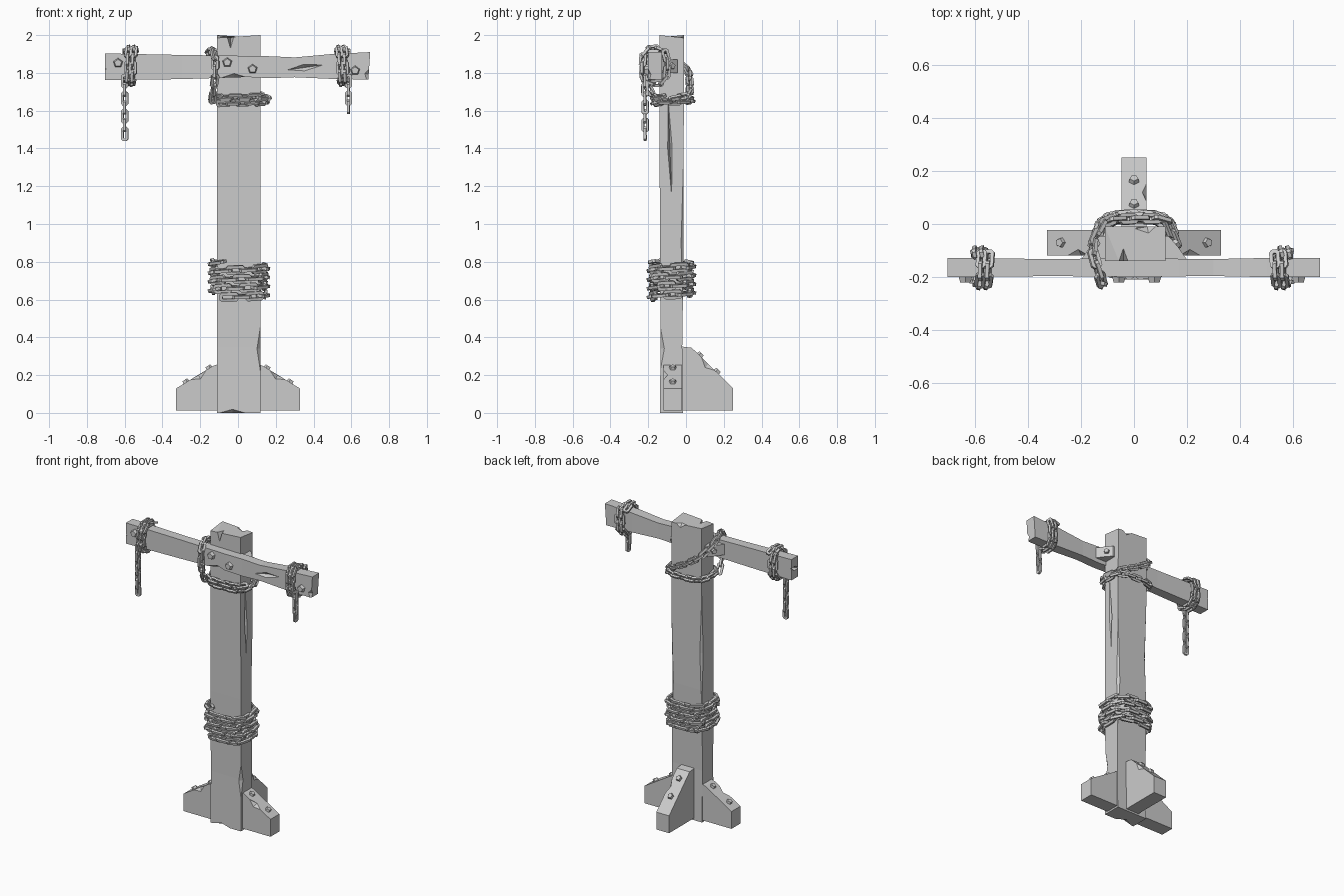
import bpy, bmesh, math
from mathutils import Vector, Matrix

if "Cube" in bpy.data.objects:
    bpy.data.objects.remove(bpy.data.objects["Cube"])


def finish(bm, name):
    bmesh.ops.recalc_face_normals(bm, faces=bm.faces[:])
    me = bpy.data.meshes.new(name)
    bm.to_mesh(me)
    bm.free()
    ob = bpy.data.objects.new(name, me)
    bpy.context.collection.objects.link(ob)
    return ob


def loft(name, rings):
    """Skin a list of equally sized point rings and cap both ends."""
    bm = bmesh.new()
    vs = [[bm.verts.new(p) for p in r] for r in rings]
    n = len(vs[0])
    for a, b in zip(vs, vs[1:]):
        for i in range(n):
            bm.faces.new((a[i], a[(i + 1) % n], b[(i + 1) % n], b[i]))
    bm.faces.new(vs[0])
    bm.faces.new(vs[-1])
    return finish(bm, name)


def carve(ob, cuts):
    """Cut cracks and chips with stretched octahedra: (centre, half sizes, rotation in degrees)."""
    for loc, size, rot in cuts:
        bm = bmesh.new()
        bmesh.ops.create_uvsphere(bm, u_segments=4, v_segments=2, radius=1)
        R = Matrix.Identity(4)
        for ang, ax in zip(rot, 'XYZ'):
            R = Matrix.Rotation(math.radians(ang), 4, ax) @ R
        bm.transform(Matrix.Translation(loc) @ R @ Matrix.Diagonal((*size, 1)))
        cutter = finish(bm, "crack_cutter")
        cutter.hide_render = True
        mod = ob.modifiers.new("crack", 'BOOLEAN')
        mod.operation, mod.solver, mod.object = 'DIFFERENCE', 'EXACT', cutter
        bpy.context.view_layer.objects.active = ob
        bpy.ops.object.modifier_apply(modifier=mod.name)
        bpy.data.objects.remove(cutter)


def bolt(name, loc, direction, r=0.028, h=0.026):
    bm = bmesh.new()
    bmesh.ops.create_cone(bm, cap_ends=True, segments=5, radius1=r, radius2=r * 0.72, depth=h)
    q = Vector(direction).to_track_quat('Z', 'Y').to_matrix().to_4x4()
    bm.transform(Matrix.Translation(Vector(loc)) @ q)
    finish(bm, name)


def add_link(bm, M, L, W, bar):
    """One chamfered, square-section link, long axis along local X."""
    def outline(l, w, c):
        return [(l, w - c), (l - c, w), (c - l, w), (-l, w - c),
                (-l, c - w), (c - l, -w), (l - c, -w), (l, c - w)]
    out = outline(L / 2, W / 2, bar * 0.7)
    inn = outline(L / 2 - bar, W / 2 - bar, bar * 0.2)
    h = bar / 2
    loops = [[bm.verts.new(M @ Vector((x, y, z))) for x, y in o]
             for o, z in ((out, -h), (out, h), (inn, h), (inn, -h))]
    for k in range(4):
        a, b = loops[k], loops[(k + 1) % 4]
        for i in range(8):
            j = (i + 1) % 8
            bm.faces.new((a[i], a[j], b[j], b[i]))


def chain(name, path, hint, L=0.078, W=0.042, bar=0.014, twist=18):
    """Lay links along a polyline, every other one turned a quarter."""
    path = [Vector(p) for p in path]
    dist = [0.0]
    for a, b in zip(path, path[1:]):
        dist.append(dist[-1] + (b - a).length)

    def at(d):
        for i in range(len(path) - 1):
            if d <= dist[i + 1]:
                break
        return path[i].lerp(path[i + 1], (d - dist[i]) / (dist[i + 1] - dist[i]))

    n = max(1, round(dist[-1] / (L - 2 * bar)))
    bm = bmesh.new()
    for k in range(n):
        a, b = at(dist[-1] * k / n), at(dist[-1] * (k + 1) / n)
        x = (b - a).normalized()
        y = Vector(hint)
        y = (y - x * y.dot(x)).normalized()
        R = Matrix((x, y, x.cross(y))).transposed().to_4x4()
        R = R @ Matrix.Rotation(math.radians(twist + 90 * (k % 2)), 4, 'X')
        add_link(bm, Matrix.Translation((a + b) / 2) @ R, L, W, bar)
    return finish(bm, name)


def coil(a, b, turns, start=0.0):
    """Squared-off spiral in a plane: yields (u, v, progress)."""
    n = int(48 * turns)
    for i in range(n + 1):
        t = start + math.tau * turns * i / n
        c, s = math.cos(t), math.sin(t)
        yield (a * math.copysign(abs(c) ** 0.55, c), b * math.copysign(abs(s) ** 0.55, s), i / n)


# Upright post with slight wobble and cracks
post_sections = [(0.0, -.138, -.015), (0.35, -.135, -.02), (0.9, -.138, -.012),
                 (1.5, -.14, -.012), (1.985, -.14, -.01)]
post = loft("post", [[(-.11, f, z), (.118, f, z + (.015 if z > 1.9 else 0)),
                      (.118, b, z), (-.11, b, z + (.015 if z > 1.9 else 0))]
                     for z, f, b in post_sections])
carve(post, [((-.04, -.14, 2.0), (.02, .06, .07), (0, 0, 0)),
             ((.05, -.01, 2.0), (.06, .04, .035), (0, 0, 10)),
             ((.122, -.145, .34), (.03, .035, .19), (0, 0, 0)),
             ((.122, -.085, 1.4), (.03, .014, .29), (2, 0, 0)),
             ((.122, -.008, .9), (.022, .022, .75), (0, 0, 0)),
             ((-.112, -.01, 1.15), (.018, .02, .5), (0, 0, 0)),
             ((-.03, -.14, 0), (.07, .04, .02), (0, 0, 0))])

# Crossbeam, uneven along its length
beam_sections = [(-.703, 1.762, 1.903, 0), (-.3, 1.767, 1.895, .004), (.05, 1.778, 1.89, 0),
                 (.17, 1.772, 1.888, .003), (.3, 1.777, 1.882, .004), (.5, 1.768, 1.9, 0),
                 (.69, 1.765, 1.91, 0)]
beam = loft("crossbeam", [[(x, -.2 + d, lo), (x, -.128 - d, lo),
                           (x + (.01 if x > .6 else 0), -.128 - d, hi),
                           (x + (.01 if x > .6 else 0), -.2 + d, hi)]
                          for x, lo, hi, d in beam_sections])
carve(beam, [((.35, -.2, 1.828), (.105, .025, .02), (0, -8, 0)),
             ((-.02, -.2, 1.775), (.07, .03, .022), (0, 0, 0)),
             ((-.705, -.165, 1.83), (.035, .05, .015), (15, 0, 0)),
             ((.7, -.2, 1.79), (.03, .02, .05), (0, 15, 0))])

# Wedge brackets behind the crossbeam, one on each side of the post
for s, side in ((-1, "left"), (1, "right")):
    plan = [(s * .1, -.135), (s * .2, -.135), (s * .165, -.085), (s * .13, -.045), (s * .1, -.045)]
    loft(side + "_bracket", [[(x, y, z) for x, y in plan] for z in (1.8, 1.872)])
    bolt(side + "_bracket_bolt", (s * .158, -.075, 1.836), (s * .8, .6, 0), .022, .024)

# Three sloped foot braces with bolts on the slopes
for s, side in ((-1, "left"), (1, "right")):
    prof = [(.09, .012), (.327, .012), (.327, .13), (.13, .25), (.09, .262)]
    foot = loft(side + "_foot", [[(s * x, y, z) for x, z in prof] for y in (-.118, -.022)])
    carve(foot, [((s * .21, -.12, .2), (.05, .025, .025), (0, s * 31, 0))])
    for i, (x, z) in enumerate(((.277, .165), (.155, .239))):
        bolt(f"{side}_foot_bolt_{i}", (s * x, -.07, z), (s * .52, 0, .85), .022, .022)
prof = [(-.03, .012), (.25, .012), (.25, .13), (.03, .345), (-.03, .352)]
foot = loft("back_foot", [[(x, y, z) for y, z in prof] for x in (-.048, .048)])
carve(foot, [((.05, .12, .26), (.02, .06, .03), (-44, 0, 0))])
for i, (y, z) in enumerate(((.165, .218), (.075, .305))):
    bolt(f"back_foot_bolt_{i}", (0, y, z), (0, .7, .7), .023, .024)

# Bolts on the front of the crossbeam
for i, (x, z) in enumerate(((-.635, 1.852), (-.057, 1.855), (.077, 1.82), (.62, 1.812))):
    bolt(f"beam_bolt_{i}", (x, -.208, z), (0, -1, 0))

# Heavy chain wound around the middle of the post
chain("middle_chain", [(.005 + u, -.077 + v, .612 + .188 * p) for u, v, p in coil(.14, .106, 4, -2)],
      (0, 0, 1), .1, .05, .016, 12)

# Chain around the upper post, then up over the crossbeam and back down
chain("upper_ring_chain", [(.005 + u, -.07 + v, 1.64 + .035 * p) for u, v, p in coil(.142, .1, 1.3, -2.2)],
      (0, 0, 1), twist=25)
chain("sling_chain", [(.16, -.08, 1.66), (.12, .02, 1.68), (0, .02, 1.74), (-.11, .015, 1.81),
                      (-.15, -.06, 1.87), (-.155, -.12, 1.915), (-.135, -.17, 1.922),
                      (-.122, -.222, 1.9), (-.12, -.225, 1.78), (-.13, -.2, 1.72), (-.135, -.16, 1.65)],
      (.6, 0, .8), twist=15)

# Chain wraps near the beam ends with hanging tails
for side, x0, x1, bottom in (("left", -.545, -.6, 1.442), ("right", .53, .585, 1.585)):
    wrap = [(x0 + (x1 - x0) * p, -.165 + u, 1.837 + v) for u, v, p in coil(.064, .092, 2, .8)]
    chain(side + "_wrap_chain", wrap, (1, 0, 0), .074, .04, twist=14)
    chain(side + "_hanging_chain", [(x1, -.218, 1.78), (x1, -.216, bottom + .012)],
          (1, 0, 0), .076, .038, twist=4)
